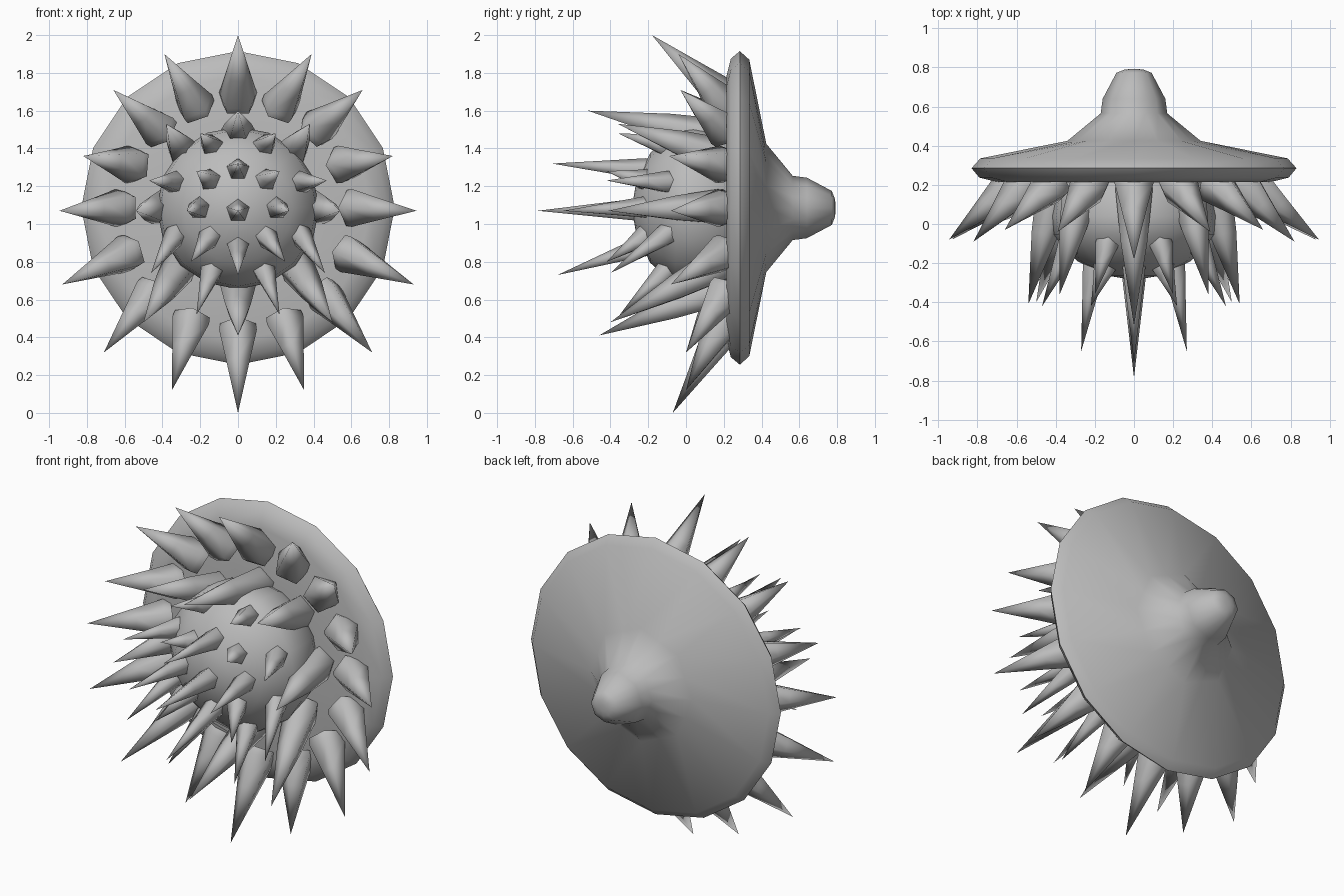
import bpy, bmesh, math
from mathutils import Vector

if "Cube" in bpy.data.objects:
    bpy.data.objects.remove(bpy.data.objects["Cube"])

CZ = 1.085  # height of the shield axis

grey = bpy.data.materials.new("plain grey")
grey.diffuse_color = (0.5, 0.5, 0.5, 1)
grey.use_nodes = True
grey.node_tree.nodes["Principled BSDF"].inputs["Base Color"].default_value = grey.diffuse_color


def finish(bm, name, angle):
    bmesh.ops.recalc_face_normals(bm, faces=bm.faces[:])
    me = bpy.data.meshes.new(name)
    bm.to_mesh(me)
    bm.free()
    me.materials.append(grey)
    ob = bpy.data.objects.new(name, me)
    bpy.context.collection.objects.link(ob)
    bpy.ops.object.select_all(action='DESELECT')
    ob.select_set(True)
    bpy.context.view_layer.objects.active = ob
    bpy.ops.object.shade_smooth_by_angle(angle=math.radians(angle))
    return ob


def lathe(name, profile, sides, angle=40, eight_after=99):
    """Turn (radius, y) points around the y axis and cap both ends.
    Rings past index eight_after become eight-sided."""
    bm = bmesh.new()
    rings = []
    for i, (r, y) in enumerate(profile):
        ring = []
        for k in range(sides):
            q = r * math.cos(math.pi / 8) if i >= eight_after and k % 2 else r
            a = k * math.tau / sides
            ring.append(bm.verts.new((q * math.sin(a), y, CZ + q * math.cos(a))))
        rings.append(ring)
    for a, b in zip(rings, rings[1:]):
        for k in range(sides):
            j = (k + 1) % sides
            bm.faces.new((a[k], a[j], b[j], b[k]))
    bm.faces.new(rings[0])
    bm.faces.new(rings[-1])
    return finish(bm, name, angle)


def spike(bm, base, tip, radius, bulge=0.0):
    """Five-sided spike from base to tip; bulge fattens its middle."""
    base, tip = Vector(base), Vector(tip)
    d = (tip - base).normalized()
    u = d.cross(Vector((1, 0, 0)) if abs(d.x) < 0.5 else Vector((0, 0, 1))).normalized()
    v = d.cross(u)
    length = (tip - base).length
    rings = []
    for dist, r in ((-0.02, 0.95), (0.02, 1.0), (0.4 * length, 0.62 + bulge)):
        rings.append([bm.verts.new(base + d * dist + r * radius *
                                   (u * math.cos(k * math.tau / 5) +
                                    v * math.sin(k * math.tau / 5)))
                      for k in range(5)])
    top = bm.verts.new(tip)
    bm.faces.new(rings[0])
    for k in range(5):
        j = (k + 1) % 5
        for a, b in zip(rings, rings[1:]):
            bm.faces.new((a[k], a[j], b[j], b[k]))
        bm.faces.new((rings[-1][k], rings[-1][j], top))


def spike_ring(name, tips, count, base_r, base_y, radius, offset=0.0, drop=0.0, bulge=0.0):
    """Tips run from the top down the right side; the left is mirrored.
    drop pushes the lower roots outward."""
    bm = bmesh.new()
    for i, (x, y, z) in enumerate(tips):
        a = (i + offset) * math.tau / count
        r = base_r - drop * math.cos(a)
        bx, bz = r * math.sin(a), CZ + r * math.cos(a)
        for s in ((1, -1) if x > 0.001 else (1,)):
            spike(bm, (s * bx, base_y, bz), (s * x, y, z), radius, bulge)
    return finish(bm, name, 80)


# round shield plate with rolled rim, sloping back and blunt handle
lathe("shield_plate", [(0.3, 0.21), (0.7, 0.215), (0.79, 0.237), (0.83, 0.285),
                       (0.785, 0.335), (0.34, 0.425), (0.17, 0.565), (0.16, 0.64),
                       (0.09, 0.772), (0.05, 0.788), (0.02, 0.792)], 16, 43, 5)
# domed boss on the front, with a straight side band
lathe("front_dome", [(0.04, -0.28), (0.13, -0.265), (0.29, -0.19), (0.415, -0.055),
                     (0.43, 0.04), (0.41, 0.16), (0.37, 0.23)], 16, 38)

# outer spikes around the plate
spike_ring("outer_spikes", [
    (0, -0.18, 2.0), (0.39, -0.04, 1.9), (0.66, -0.03, 1.71), (0.82, -0.09, 1.36),
    (0.945, -0.08, 1.07), (0.93, -0.08, 0.68), (0.71, 0.0, 0.32),
    (0.35, 0.0, 0.12), (0, -0.07, 0.0)], 16, 0.61, 0.205, 0.105, 0, 0.035)
# long spikes around the dome
spike_ring("middle_spikes", [
    (0, -0.52, 1.6), (0.38, -0.36, 1.53), (0.54, -0.41, 1.07),
    (0.5, -0.4, 0.48), (0, -0.46, 0.41)], 8, 0.4, 0.19, 0.1, 0, 0.03, 0.1)
# spikes on the edge of the dome
spike_ring("dome_edge_spikes", [
    (0.2, -0.36, 1.48), (0.47, -0.42, 1.23),
    (0.46, -0.4, 0.74), (0.22, -0.35, 0.52)], 8, 0.35, -0.09, 0.062, 0.5)
# spikes on the face of the dome
spike_ring("dome_face_spikes", [
    (0, -0.71, 1.32), (0.22, -0.42, 1.28), (0.27, -0.65, 1.07),
    (0.25, -0.42, 0.8), (0, -0.68, 0.73)], 8, 0.2, -0.2, 0.062)
# centre spike
bm = bmesh.new()
spike(bm, (0, -0.24, 1.07), (0, -0.785, 1.07), 0.065)
finish(bm, "centre_spike", 80)
